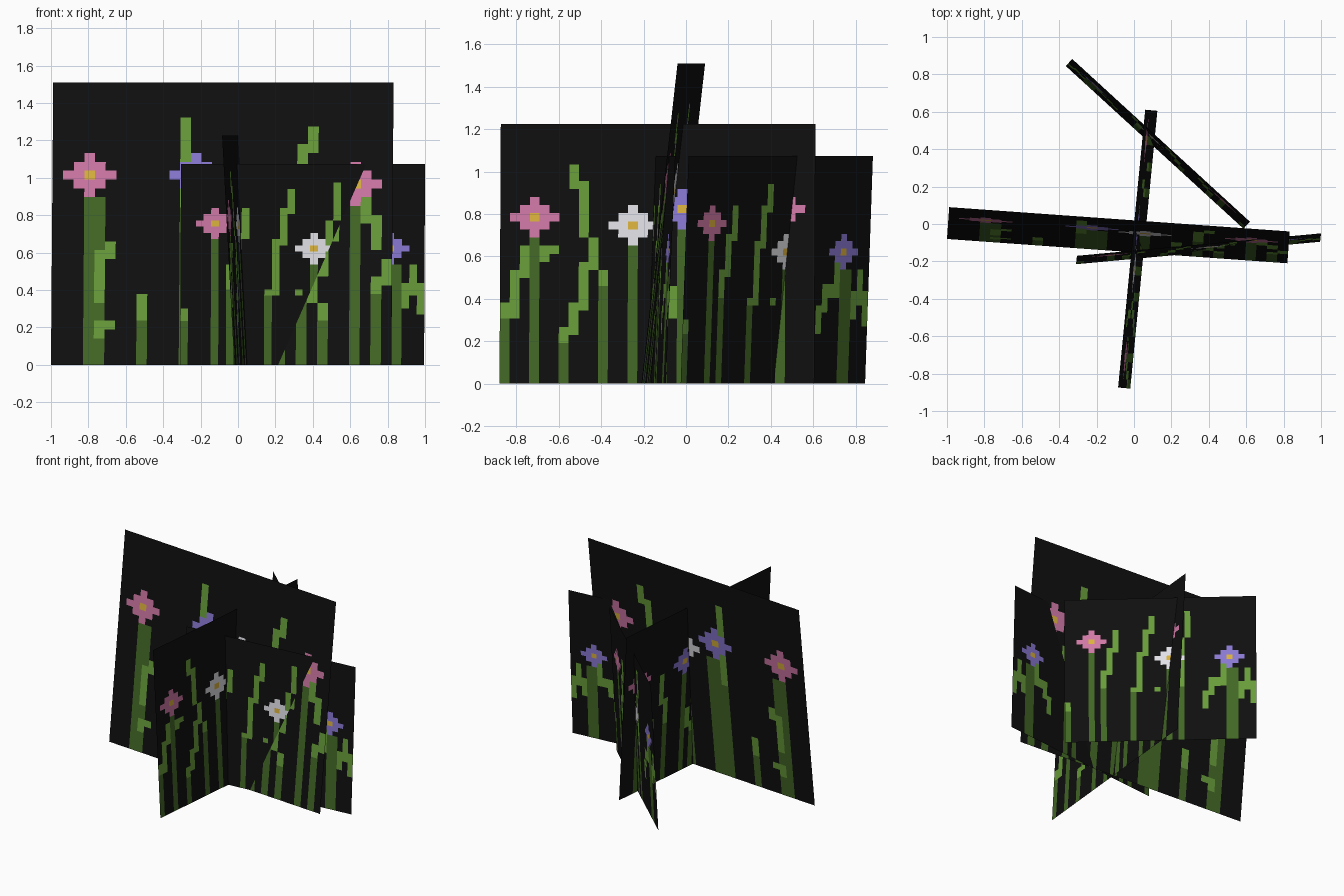
import bpy
import bmesh
from mathutils import Vector

if "Cube" in bpy.data.objects:
    bpy.data.objects.remove(bpy.data.objects["Cube"], do_unlink=True)

CELLS = 32


def linear(hex_colour):
    """Convert an sRGB hex string to linear RGBA."""
    out = []
    for i in range(0, 6, 2):
        c = int(hex_colour[i:i + 2], 16) / 255
        out.append(c / 12.92 if c <= 0.04045 else ((c + 0.055) / 1.055) ** 2.4)
    return (*out, 1.0)


def make_material(name, hex_colour):
    mat = bpy.data.materials.new(name)
    mat.use_nodes = True
    colour = linear(hex_colour)
    mat.diffuse_color = colour
    shader = mat.node_tree.nodes["Principled BSDF"]
    shader.inputs["Base Color"].default_value = colour
    shader.inputs["Roughness"].default_value = 0.9
    return mat


PALETTE = [
    make_material("panel black", "0f0f0f"),
    make_material("stem dark green", "436826"),
    make_material("leaf light green", "689c3a"),
    make_material("petal pink", "d078a6"),
    make_material("petal white", "e4e4ea"),
    make_material("petal violet", "8a78d2"),
    make_material("flower centre gold", "dcb33c"),
]
BLACK, STEM, LEAF, PINK, WHITE, VIOLET, GOLD = range(len(PALETTE))


def paint_art(stems, leaves, flowers):
    """Return a cell-to-colour map; strokes are (column, first row, last row)."""
    art = {}
    for colour, strokes in ((STEM, stems), (LEAF, leaves)):
        for col, low, high in strokes:
            for row in range(low, high + 1):
                art[col, row] = colour
    # Diamond blossoms with a gold heart
    for colour, col, row in flowers:
        for dx in range(-2, 3):
            for dz in range(-2, 3):
                if abs(dx) + abs(dz) <= 2:
                    art[col + dx, row + dz] = colour
        art[col, row] = GOLD
    return art


def make_panel(name, start, end, lean, height, art):
    """Build a leaning flat panel and colour its cells from the art map."""
    start, end = Vector((*start, 0)), Vector((*end, 0))
    rise = Vector((*lean, height))
    bm = bmesh.new()
    grid = [[bm.verts.new(start.lerp(end, i / CELLS) + rise * (j / CELLS))
             for j in range(CELLS + 1)] for i in range(CELLS + 1)]
    for i in range(CELLS):
        for j in range(CELLS):
            face = bm.faces.new((grid[i][j], grid[i + 1][j],
                                 grid[i + 1][j + 1], grid[i][j + 1]))
            face.material_index = art.get((i, j), BLACK)
    mesh = bpy.data.meshes.new(name)
    bm.to_mesh(mesh)
    bm.free()
    for mat in PALETTE:
        mesh.materials.append(mat)
    panel = bpy.data.objects.new(name, mesh)
    bpy.context.collection.objects.link(panel)
    return panel


# Four flowers with tall vines
tall_art = paint_art(
    stems=[(3, 0, 18), (4, 0, 18), (8, 0, 4), (12, 0, 14), (13, 0, 18),
           (14, 0, 18), (18, 0, 16), (21, 0, 8), (23, 0, 14), (25, 0, 4),
           (28, 0, 17), (30, 0, 7)],
    leaves=[(4, 3, 3), (4, 4, 4), (5, 4, 4), (4, 7, 12), (5, 12, 13),
            (8, 5, 7), (12, 23, 27), (12, 15, 20), (21, 9, 12),
            (23, 15, 24), (24, 24, 26), (25, 5, 6), (24, 7, 10),
            (25, 10, 14), (26, 14, 16), (29, 16, 19), (30, 13, 16),
            (30, 8, 9), (31, 9, 11)],
    flowers=[(PINK, 3, 21), (VIOLET, 13, 21), (WHITE, 18, 19), (PINK, 28, 20)])

# Four flowers with climbing side vines
cross_art = paint_art(
    stems=[(0, 0, 7), (3, 0, 17), (6, 0, 4), (10, 0, 11), (13, 0, 16),
           (18, 0, 18), (16, 0, 6), (22, 0, 10), (25, 0, 7), (28, 0, 18)],
    leaves=[(0, 8, 9), (1, 8, 13), (2, 13, 16), (4, 15, 16), (5, 16, 16),
            (6, 5, 6), (7, 6, 9), (8, 9, 14), (10, 12, 13), (9, 14, 17),
            (8, 18, 24), (7, 24, 26), (16, 7, 8), (17, 8, 11),
            (22, 11, 15), (23, 15, 20), (25, 8, 12)],
    flowers=[(PINK, 3, 20), (WHITE, 13, 19), (VIOLET, 18, 21), (PINK, 28, 21)])

# Three flowers, the last with curling arms
short_art = paint_art(
    stems=[(0, 0, 6), (4, 0, 19), (6, 0, 11), (11, 0, 10), (17, 0, 15),
           (19, 0, 11), (27, 0, 15), (28, 0, 15)],
    leaves=[(0, 7, 8), (6, 12, 15), (7, 15, 20), (8, 20, 24), (11, 11, 11),
            (12, 11, 19), (13, 19, 24), (14, 24, 27), (15, 11, 11),
            (19, 12, 22), (20, 23, 28), (23, 7, 10), (24, 10, 13),
            (25, 12, 13), (26, 12, 16), (29, 9, 12), (30, 11, 15),
            (31, 8, 12)],
    flowers=[(PINK, 4, 22), (WHITE, 17, 18), (VIOLET, 27, 18)])

make_panel("tall_flower_panel", (-1, -0.08), (0.82, -0.21), (0.012, 0.17),
           1.51, tall_art)
make_panel("cross_flower_panel", (-0.02, -0.88), (0.125, 0.605),
           (-0.065, 0.006), 1.225, cross_art)
make_panel("front_flower_panel", (-0.31, -0.215), (0.995, -0.095),
           (0.005, 0.045), 1.075, short_art)
make_panel("back_flower_panel", (0.585, -0.025), (-0.365, 0.845),
           (0.035, 0.037), 1.075, short_art)
